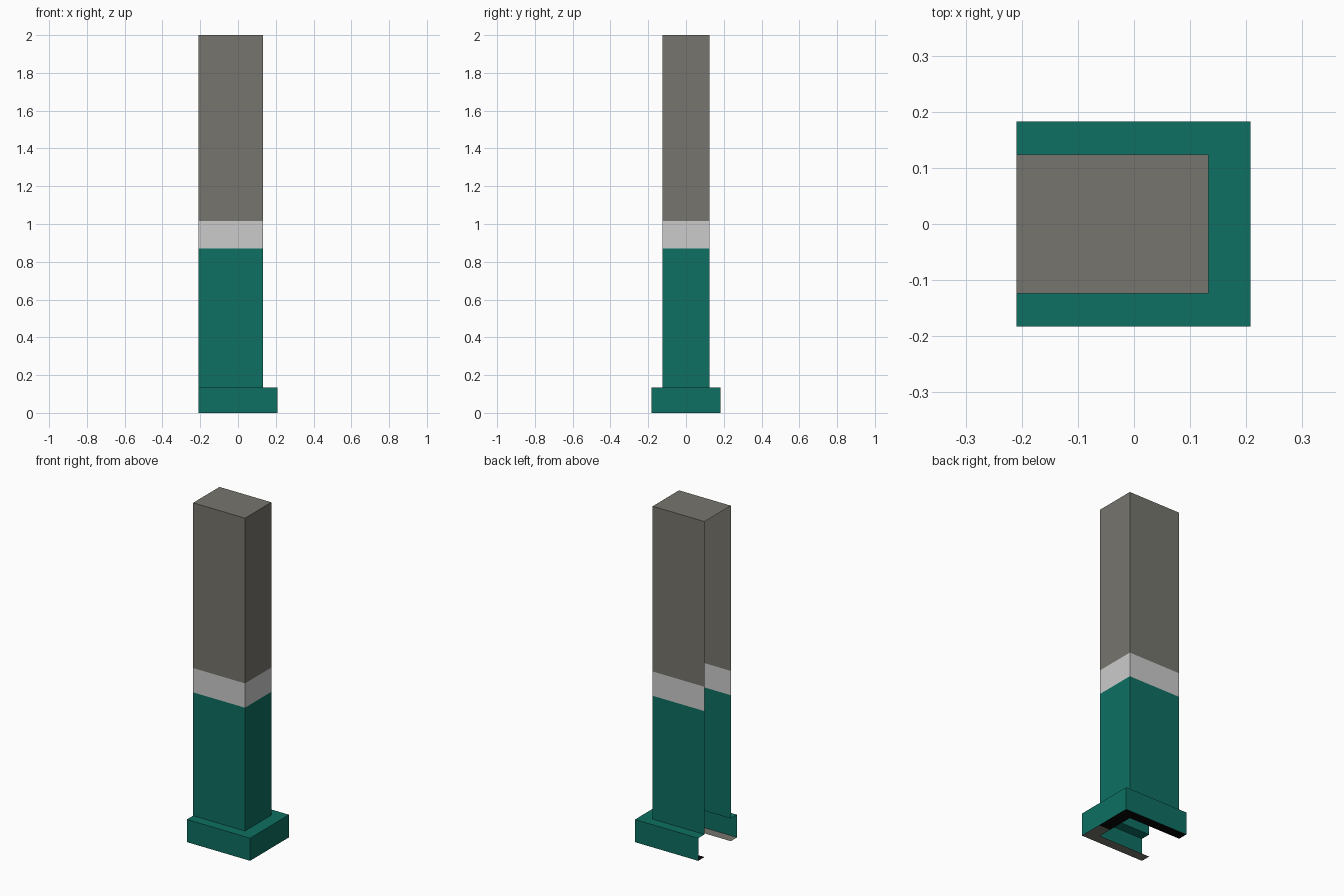
import bpy

if "Cube" in bpy.data.objects:
    bpy.data.objects.remove(bpy.data.objects["Cube"])

BACK_X = -0.209          # open side of the pillar
LEDGE_Z = 0.135


def material(name, rgb):
    m = bpy.data.materials.new(name)
    m.diffuse_color = (*rgb, 1)
    m.use_nodes = True
    m.node_tree.nodes["Principled BSDF"].inputs["Base Color"].default_value = m.diffuse_color
    return m


teal = material("teal", (0.0044, 0.162, 0.122))
white = material("off_white", (0.597, 0.597, 0.597))
grey = material("warm_grey", (0.18, 0.178, 0.153))
black = material("black", (0.002, 0.002, 0.002))


def u_loop(x, y, z, split=None):
    """Three-sided outline, open towards -x."""
    pts = [(BACK_X, -y, z), (x, -y, z), (x, y, z), (BACK_X, y, z)]
    if split is not None:
        pts.insert(2, (x, split, z))
    return pts


def shell(name, loops, mats, rule, cap=False):
    """Skin successive outlines into a thin sheet; rule picks the colour."""
    n = len(loops[0])
    verts = [p for loop in loops for p in loop]
    faces = [(r * n + i, r * n + i + 1, (r + 1) * n + i + 1, (r + 1) * n + i)
             for r in range(len(loops) - 1) for i in range(n - 1)]
    if cap:
        faces.append(tuple(range(len(verts) - n, len(verts))))
    me = bpy.data.meshes.new(name)
    me.from_pydata(verts, [], faces)
    for m in mats:
        me.materials.append(m)
    for p in me.polygons:
        p.material_index = rule(p.center)
    me.update()
    ob = bpy.data.objects.new(name, me)
    bpy.context.collection.objects.link(ob)
    return ob


# Shaft: teal, white and grey bands with a closed top
X, Y = 0.133, 0.124
shell("shaft", [u_loop(X, Y, z) for z in (LEDGE_Z, 0.87, 1.015, 2.0)],
      [teal, white, grey],
      lambda c: 0 if c.z < 0.87 else 1 if c.z < 1.015 else 2, cap=True)

# Plinth: underside rim, outer wall and ledge
PX, PY, SPLIT = 0.208, 0.183, -0.04
shell("plinth",
      [u_loop(X, Y, 0, SPLIT), u_loop(PX, PY, 0, SPLIT),
       u_loop(PX, PY, LEDGE_Z, SPLIT), u_loop(X, Y, LEDGE_Z, SPLIT)],
      [teal, grey, black],
      lambda c: 0 if c.z > 0.01 else 1 if c.y < SPLIT else 2)
